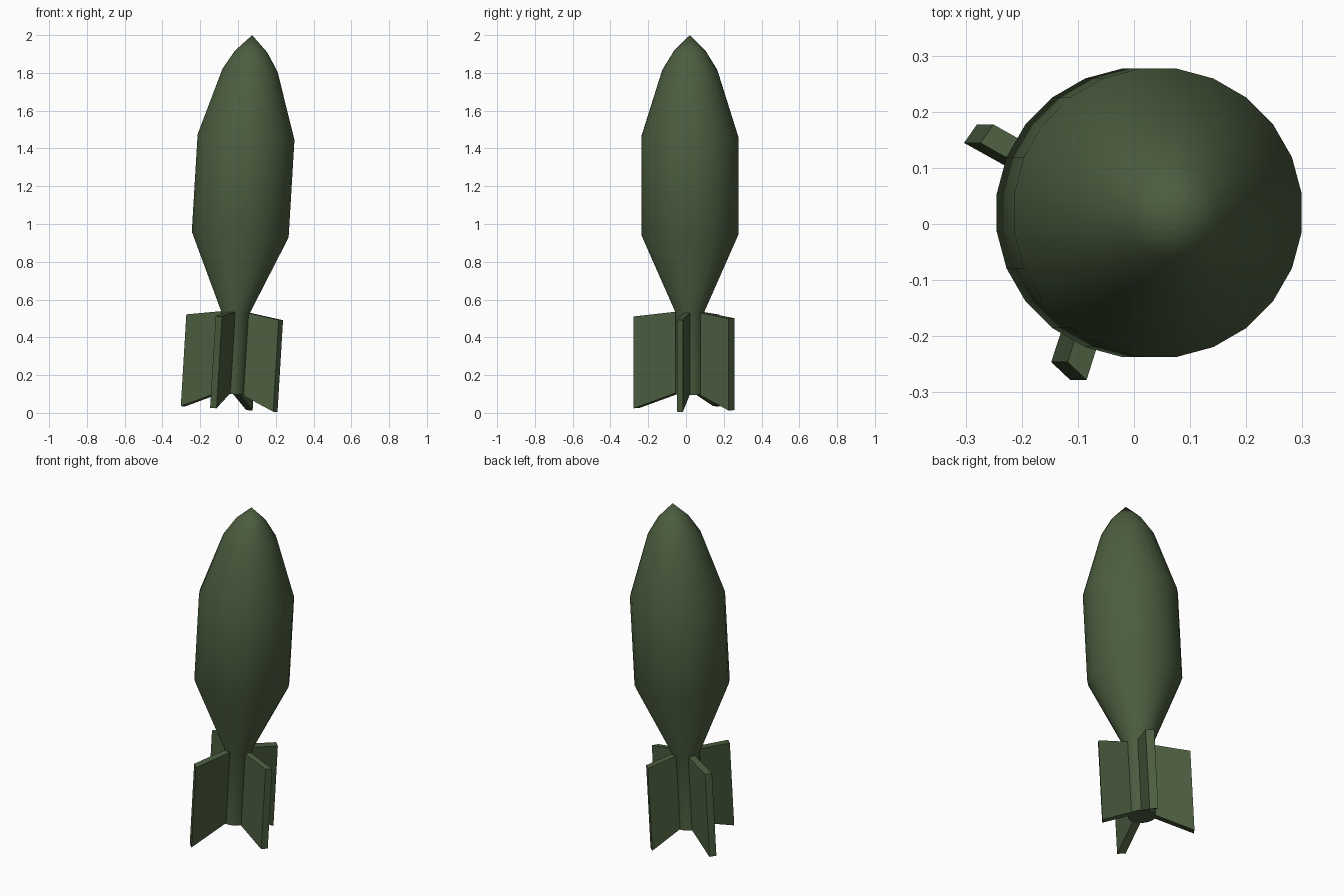
import bpy, bmesh, math
from mathutils import Matrix, Vector

if "Cube" in bpy.data.objects:
    bpy.data.objects.remove(bpy.data.objects["Cube"])

mat = bpy.data.materials.new("olive_green")
mat.diffuse_color = (0.071, 0.110, 0.050, 1)
mat.use_nodes = True
mat.node_tree.nodes["Principled BSDF"].inputs["Base Color"].default_value = mat.diffuse_color

# the whole model leans slightly toward +x
lean = Matrix.Translation((-0.045, 0.02, 0)) @ Matrix.Rotation(math.atan(0.06), 4, 'Y')


def finish(bm, name):
    bmesh.ops.recalc_face_normals(bm, faces=bm.faces)
    me = bpy.data.meshes.new(name)
    bm.to_mesh(me)
    bm.free()
    me.transform(lean)
    me.materials.append(mat)
    ob = bpy.data.objects.new(name, me)
    bpy.context.collection.objects.link(ob)
    return ob


# body: lathed profile of (radius, height), closed at the nose and tail
SIDES = 24
profile = [(0.076, 0.10), (0.077, 0.535), (0.259, 0.946),
           (0.259, 1.463), (0.147, 1.818), (0.086, 1.917)]
bm = bmesh.new()
rings = []
for r, z in profile:
    rings.append([bm.verts.new((r * math.cos(a), r * math.sin(a), z))
                  for a in ((i + 0.5) * math.tau / SIDES for i in range(SIDES))])
tip = bm.verts.new((0, 0, 2.003))
bm.faces.new(rings[0])
for i in range(SIDES):
    j = (i + 1) % SIDES
    for lo, hi in zip(rings, rings[1:]):
        bm.faces.new((lo[i], lo[j], hi[j], hi[i]))
    bm.faces.new((rings[-1][i], rings[-1][j], tip))
body = finish(bm, "body")
bpy.context.view_layer.objects.active = body
body.select_set(True)
bpy.ops.object.shade_smooth_by_angle(angle=math.radians(35))
body.select_set(False)


# tail fins: slanted plates, swept down; outer centre and thickness direction
def fin(name, outer, across):
    o, e = Vector((*outer, 0)), Vector((*across, 0)) / 2
    inner = o.normalized() * 0.05
    bm = bmesh.new()
    loops = []
    for side in (-1, 1):
        pts = [(inner, 0.110), (o, 0.020), (o, 0.507), (inner, 0.538)]
        loops.append([bm.verts.new(p + e * side + Vector((0, 0, z))) for p, z in pts])
    a, b = loops
    bm.faces.new(a)
    bm.faces.new(b[::-1])
    for i in range(4):
        j = (i + 1) % 4
        bm.faces.new((a[i], b[i], b[j], a[j]))
    finish(bm, name)


fin("fin_left", (-0.248, 0.141), (0.023, 0.033))
fin("fin_right", (0.242, -0.052), (0.023, 0.030))
fin("fin_front", (-0.087, -0.282), (0.034, -0.032))
fin("fin_back", (0.1045, 0.221), (0.034, -0.032))
